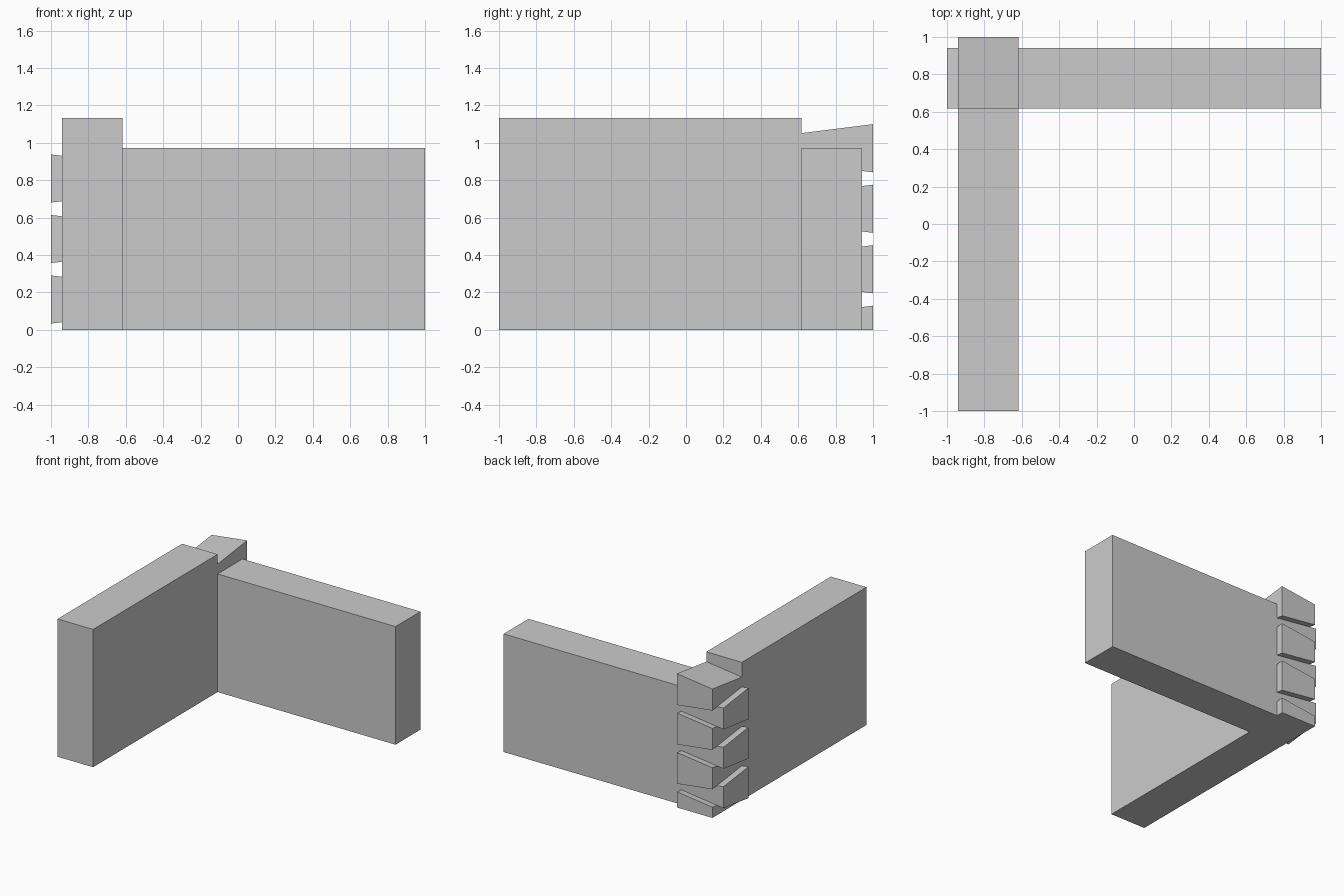
import bpy
import bmesh

if "Cube" in bpy.data.objects:
    bpy.data.objects.remove(bpy.data.objects["Cube"])

PITCH = 0.3235            # finger spacing
INNER, OUTER = 0.617, 0.94  # inner and outer board faces, measured from the centre
SLOPE = 0.125             # 1:8 dovetail angle in both directions
HALF = (PITCH / 2 + SLOPE * 2 * (1 - INNER)) / 2  # widest half height of a finger


def profile(height, centres, depth):
    """Side outline (u along the board, z) at a given depth from the inner face."""
    def half(u):
        return HALF - SLOPE * ((1 - u) + depth)
    pts = [(-1, 0), (INNER, 0)]
    for c in centres:
        for u, sign in ((INNER, -1), (1, -1), (1, 1), (INNER, 1)):
            pts.append((u, max(0, c + sign * half(u))))
    return pts + [(INNER, height), (-1, height)]


def board(name, height, centres, place):
    """Loft the inner outline to the outer outline; place(u, v, z) orients it."""
    bm = bmesh.new()
    rings = []
    for v in (INNER, OUTER):
        rings.append([bm.verts.new(place(u, v, z))
                      for u, z in profile(height, centres, v - INNER)])
    a, b = rings
    n = len(a)
    for i in range(n):
        j = (i + 1) % n
        bm.faces.new((a[i], a[j], b[j], b[i]))
    bm.faces.new(a)
    bm.faces.new(b)
    bmesh.ops.remove_doubles(bm, verts=bm.verts[:], dist=1e-5)
    bmesh.ops.recalc_face_normals(bm, faces=bm.faces[:])
    mesh = bpy.data.meshes.new(name)
    bm.to_mesh(mesh)
    bm.free()
    obj = bpy.data.objects.new(name, mesh)
    bpy.context.collection.objects.link(obj)
    return obj


# Tall board running front to back, with a half finger at the floor
board("side_board", 3.5 * PITCH, [k * PITCH for k in range(4)],
      lambda u, v, z: (-v, u, z))

# Lower board running left to right, fingers filling the gaps
board("back_board", 3 * PITCH, [(k + 0.5) * PITCH for k in range(3)],
      lambda u, v, z: (-u, v, z))
